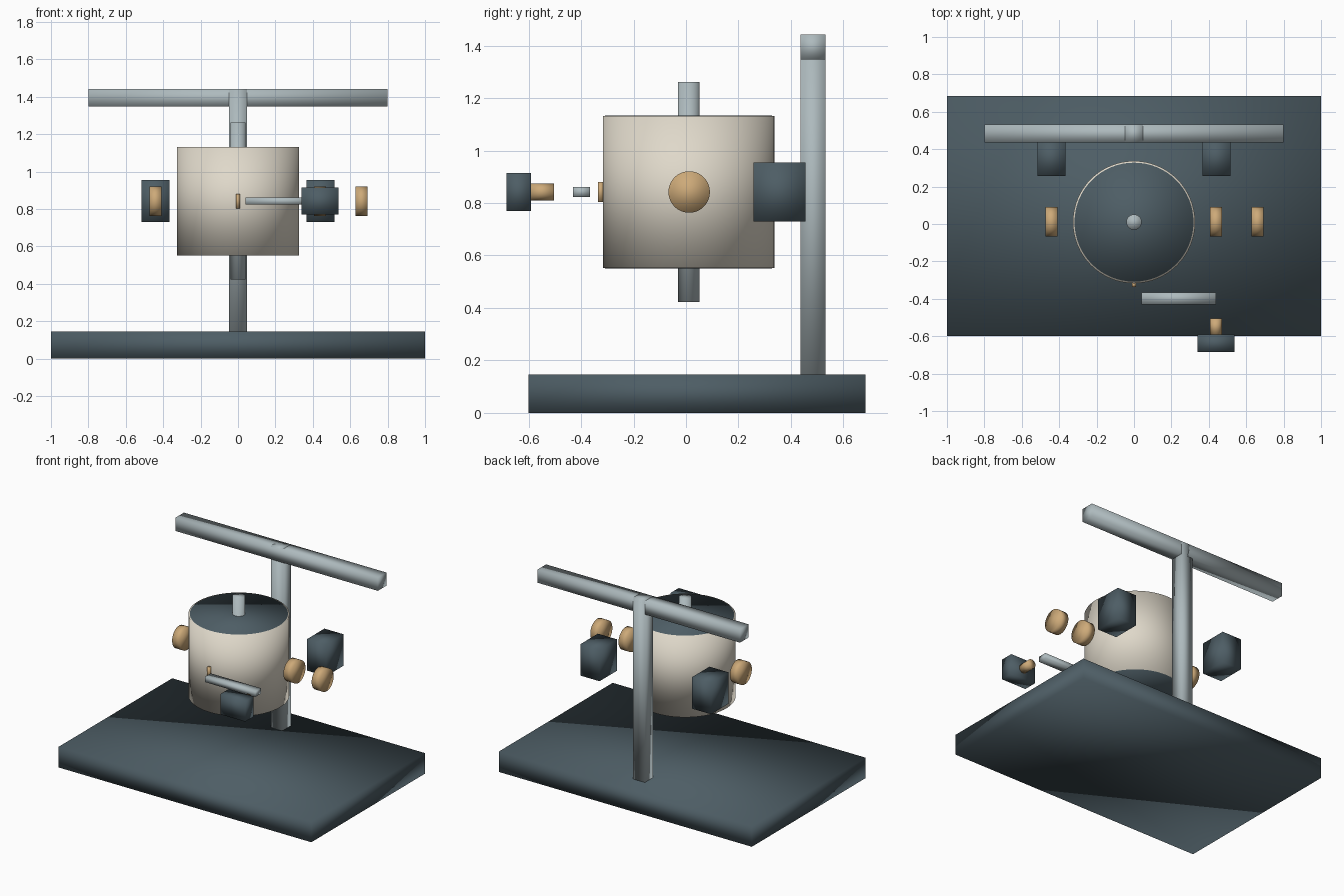
import bpy
import math

cube = bpy.data.objects.get("Cube")
if cube:
    bpy.data.objects.remove(cube, do_unlink=True)


def material(name, colour):
    m = bpy.data.materials.new(name)
    m.use_nodes = True
    m.diffuse_color = (*colour, 1)
    m.node_tree.nodes["Principled BSDF"].inputs["Base Color"].default_value = (*colour, 1)
    return m


SLATE = material("dark slate", (0.075, 0.11, 0.13))
STEEL = material("pale steel", (0.42, 0.49, 0.51))
CREAM = material("cream", (0.74, 0.69, 0.59))
BRASS = material("brass", (0.61, 0.40, 0.19))


def finish(name, mat):
    ob = bpy.context.object
    ob.name = ob.data.name = name
    ob.data.materials.append(mat)
    bpy.ops.object.shade_smooth()
    return ob


def box(name, mat, x, y, z):
    """Box spanning the given (low, high) ranges."""
    spans = (x, y, z)
    bpy.ops.mesh.primitive_cube_add(size=1, location=[(a + b) / 2 for a, b in spans])
    bpy.context.object.scale = [b - a for a, b in spans]
    bpy.ops.object.transform_apply(location=False, rotation=False, scale=True)
    return finish(name, mat)


def rod(name, mat, radius, length, centre, axis="z", sides=48):
    turn = {"x": (0, math.pi / 2, 0), "y": (math.pi / 2, 0, 0), "z": (0, 0, 0)}[axis]
    bpy.ops.mesh.primitive_cylinder_add(vertices=sides, radius=radius, depth=length,
                                        location=centre, rotation=turn)
    return finish(name, mat)


# Frame: base plate, upright and crossbar
box("base", SLATE, (-1, 1), (-0.6, 0.685), (0, 0.146))
box("upright", STEEL, (-0.047, 0.047), (0.437, 0.532), (0.146, 1.442))
box("crossbar", STEEL, (-0.8, 0.8), (0.437, 0.532), (1.347, 1.442))

# Drum with dark core showing at both ends, on a vertical axle
MID = 0.842
rod("drum", CREAM, 0.327, 0.58, (0, 0.01, MID), sides=64)
rod("drum_core", SLATE, 0.318, 0.582, (0, 0.01, MID), sides=64)
rod("axle", STEEL, 0.041, 0.84, (0, 0.01, MID))

# Brass wheels along the sides
for name, x in (("right_wheel", -0.442), ("left_inner_wheel", 0.438), ("left_outer_wheel", 0.661)):
    rod(name, BRASS, 0.079, 0.064, (x, 0.012, MID), "x")

# Rear motors on both sides
for name, side in (("left_motor", 1), ("right_motor", -1)):
    lo, hi = sorted((side * 0.365, side * 0.517))
    box(name, SLATE, (lo, hi), (0.257, 0.455), (0.73, 0.954))

# Front motor, its shaft, the arm and the tip touching the drum
box("front_motor", SLATE, (0.34, 0.537), (-0.685, -0.59), (0.77, 0.915))
rod("front_shaft", BRASS, 0.032, 0.09, (0.438, -0.549, MID), "y")
box("arm", STEEL, (0.04, 0.438), (-0.43, -0.366), (0.823, 0.861))
box("arm_tip", BRASS, (-0.01, 0.01), (-0.336, -0.314), (0.803, 0.881))
